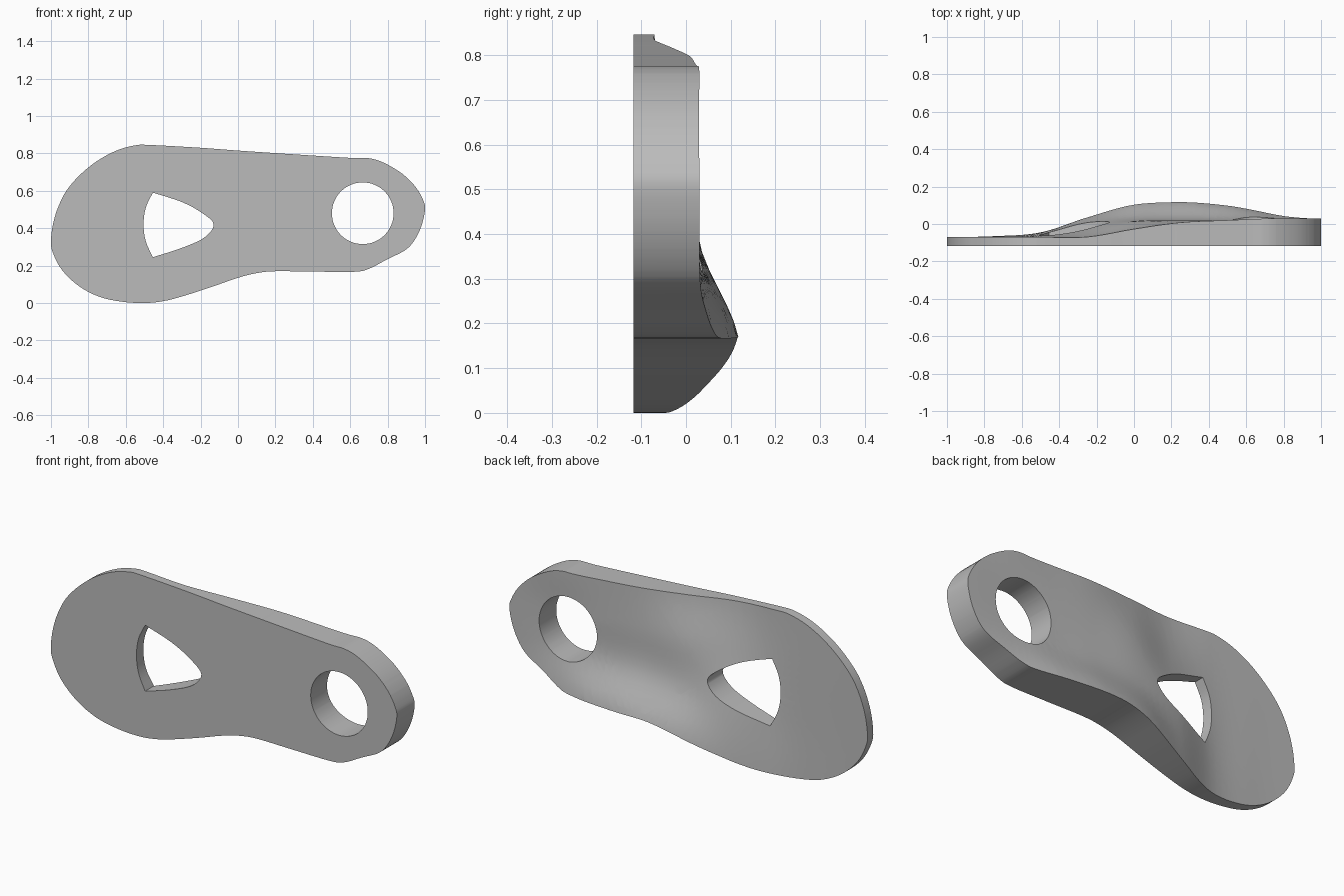
import bpy
import bmesh
import math
from mathutils import Vector

cube = bpy.data.objects.get("Cube")
if cube:
    bpy.data.objects.remove(cube, do_unlink=True)

FRONT = -0.117


def cubic(a, b, c, d, t):
    """Smooth blend from b to c."""
    return b + 0.5 * t * (c - a + t * (2 * a - 5 * b + 4 * c - d + t * (3 * (b - c) + d - a)))


def sample(values, u):
    """Smooth lookup in evenly spaced values, u from 0 to 1."""
    n = len(values) - 1
    u = min(max(u, 0), 1) * n
    i = min(int(u), n - 1)
    return cubic(values[max(i - 1, 0)], values[i], values[i + 1], values[min(i + 2, n)], u - i)


def spline(points, closed, steps=4):
    """Smooth path through points given in hundredths."""
    pts = [Vector(p) / 100 for p in points]
    n = len(pts)
    pick = (lambda i: pts[i % n]) if closed else (lambda i: pts[min(max(i, 0), n - 1)])
    return [cubic(pick(i - 1), pick(i), pick(i + 1), pick(i + 2), s / steps)
            for i in range(n if closed else n - 1) for s in range(steps)]


# Plate outline, as (x, z)
outline = spline([
    (-100, 34), (-98, 46), (-93, 58), (-86, 67), (-76, 75.5), (-65, 81.5), (-55, 84.3),
    (-47, 84.5), (-20, 83), (0, 81.5), (30, 79.5), (60, 77.6), (70, 77.4), (78, 75), (88, 69),
    (95, 62), (99, 55), (100, 50), (98, 41), (94, 33), (89, 28), (80, 23.5), (70, 18.3),
    (62, 16.7), (40, 16.8), (20, 17), (10, 16), (0, 13.5), (-15, 8.3), (-30, 3.5), (-40, 1),
    (-50, 0), (-62, .7), (-74, 3.3), (-85, 9), (-94, 17.5), (-99, 27)], True)

# Round hole and three-sided hole
round_hole = [Vector((0.667 + 0.165 * math.cos(a), 0.48 + 0.165 * math.sin(a)))
              for a in (i * math.tau / 64 for i in range(64))]
pointed_hole = (spline([(-45.5, 59), (-30, 54), (-19, 48), (-13, 42), (-18, 35), (-30, 29.5),
                        (-45.5, 24.5)], False)
                + spline([(-45.5, 24.5), (-49.3, 33), (-50.5, 42), (-49.3, 51), (-45.5, 59)], False))

# Back relief in hundredths: one row per quarter of x, from lower edge to upper edge
relief = [(-7, -7, -7, -7), (-6.5, -6.7, -6.8, -7), (-4.5, -5.5, -6.3, -7), (3.5, .8, -3.5, -6.9),
          (10.3, 3, 1, -2.7), (11.7, 3, 1.8, .8), (9.8, 2.5, 2, 2), (5.5, 2.7, 2.2, 3), (3, 3, 3, 3)]
lower_edge = [0, 0, 0, .05, .135, .17, .17, .17, .17]


def back_depth(x, z):
    u = (x + 1) / 2
    low = sample(lower_edge, u)
    high = 0.845 - 0.06 * max(0, x + 0.5)
    section = [sample([row[k] for row in relief], u) for k in range(4)]
    return sample(section, (z - low) / (high - low)) / 100


# Flat front face with both holes
bm = bmesh.new()
edges = []
for loop in (outline, round_hole, pointed_hole):
    verts = [bm.verts.new((p.x, FRONT, p.y)) for p in loop]
    edges += [bm.edges.new((v, verts[i - 1])) for i, v in enumerate(verts)]
bmesh.ops.triangle_fill(bm, edges=edges, use_beauty=True, use_dissolve=False)

# Grid cuts so the back can be sculpted
STEP = 0.04
for axis, start, count in ((Vector((1, 0, 0)), -1, 50), (Vector((0, 0, 1)), 0, 22)):
    for i in range(1, count):
        bmesh.ops.bisect_plane(bm, geom=bm.verts[:] + bm.edges[:] + bm.faces[:], dist=1e-5,
                               plane_co=axis * (start + i * STEP), plane_no=axis)
bmesh.ops.remove_doubles(bm, verts=bm.verts[:], dist=1e-4)

# Thicken into a solid and shape the back
back = bmesh.ops.extrude_face_region(bm, geom=bm.faces[:])["geom"]
for v in back:
    if isinstance(v, bmesh.types.BMVert):
        v.co.y = back_depth(v.co.x, v.co.z)
bmesh.ops.recalc_face_normals(bm, faces=bm.faces[:])

mesh = bpy.data.meshes.new("contoured_plate")
bm.to_mesh(mesh)
bm.free()
plate = bpy.data.objects.new("contoured_plate", mesh)
bpy.context.collection.objects.link(plate)

# Plain grey material
grey = bpy.data.materials.new("plain_grey")
grey.use_nodes = True
colour = (0.5, 0.5, 0.5, 1)
grey.diffuse_color = colour
grey.node_tree.nodes["Principled BSDF"].inputs["Base Color"].default_value = colour
mesh.materials.append(grey)

bpy.ops.object.select_all(action="DESELECT")
plate.select_set(True)
bpy.context.view_layer.objects.active = plate
bpy.ops.object.shade_smooth_by_angle(angle=math.radians(35))
